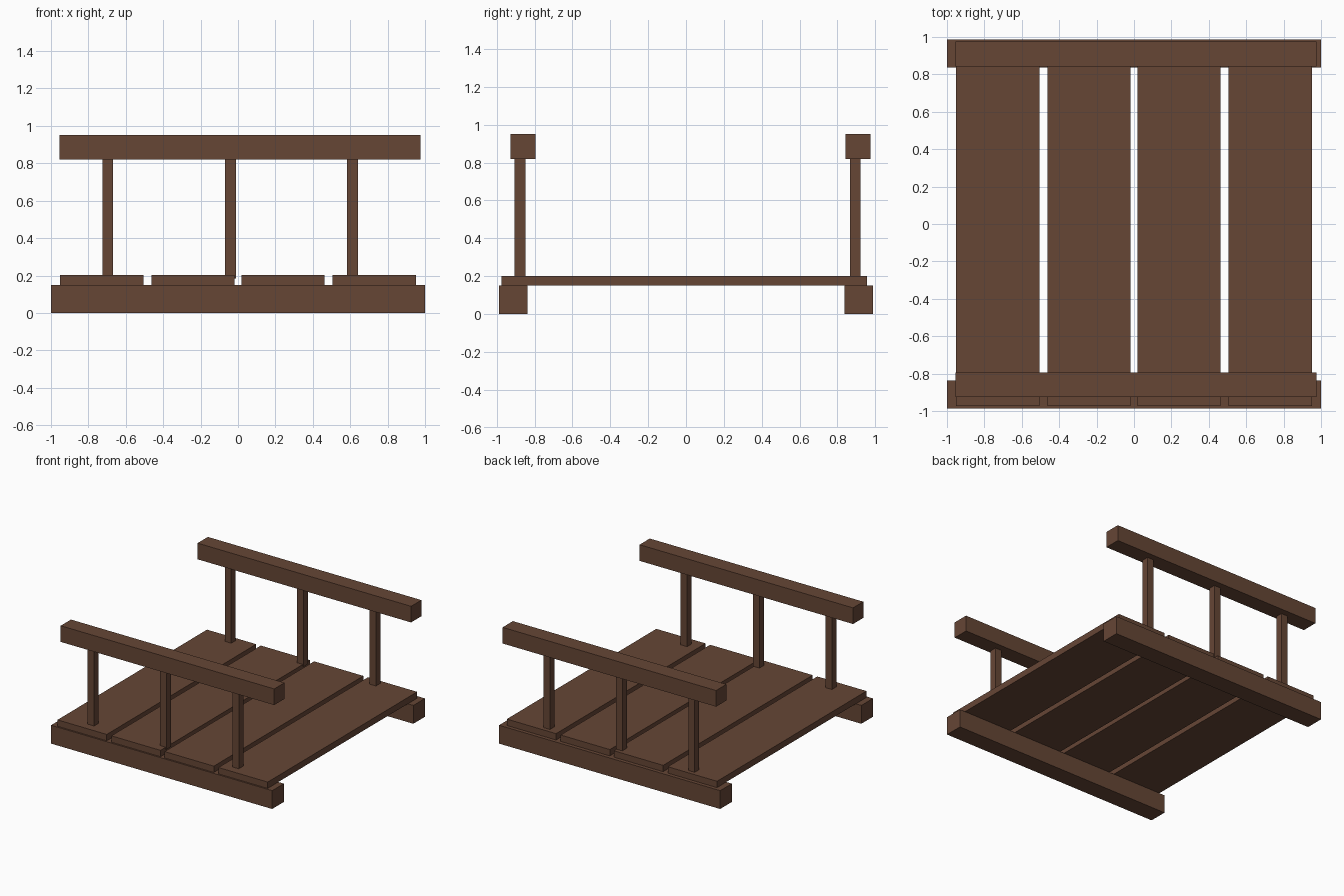
import bpy

if "Cube" in bpy.data.objects:
    bpy.data.objects.remove(bpy.data.objects["Cube"])

wood = bpy.data.materials.new("dark brown wood")
wood.diffuse_color = (0.133, 0.061, 0.036, 1.0)
wood.use_nodes = True
wood.node_tree.nodes["Principled BSDF"].inputs["Base Color"].default_value = wood.diffuse_color


def box(name, x0, x1, y0, y1, z0, z1):
    """Axis-aligned box given by its limits."""
    bpy.ops.mesh.primitive_cube_add(
        size=1, location=((x0 + x1) / 2, (y0 + y1) / 2, (z0 + z1) / 2))
    ob = bpy.context.object
    ob.name = name
    ob.scale = (x1 - x0, y1 - y0, z1 - z0)
    bpy.ops.object.transform_apply(location=False, rotation=False, scale=True)
    ob.data.materials.append(wood)
    return ob


# Deck planks
for i, x in enumerate((-0.728, -0.241, 0.241, 0.728)):
    box(f"deck_plank_{i + 1}", x - 0.2225, x + 0.2225, -0.974, 0.957, 0.15, 0.202)

# Each side: ground beam, handrail and three posts
sides = {
    "front": dict(beam=(-0.987, -0.837), rail=(-0.926, -0.794), post=(-0.907, -0.849)),
    "back": dict(beam=(0.837, 0.987), rail=(0.842, 0.975), post=(0.865, 0.923)),
}
for side, y in sides.items():
    box(f"{side}_ground_beam", -1.0, 1.0, *y["beam"], 0.0, 0.15)
    box(f"{side}_handrail", -0.955, 0.976, *y["rail"], 0.82, 0.952)
    for i, x in enumerate((-0.696, -0.041, 0.613)):
        box(f"{side}_post_{i + 1}", x - 0.029, x + 0.029, *y["post"], 0.185, 0.83)
